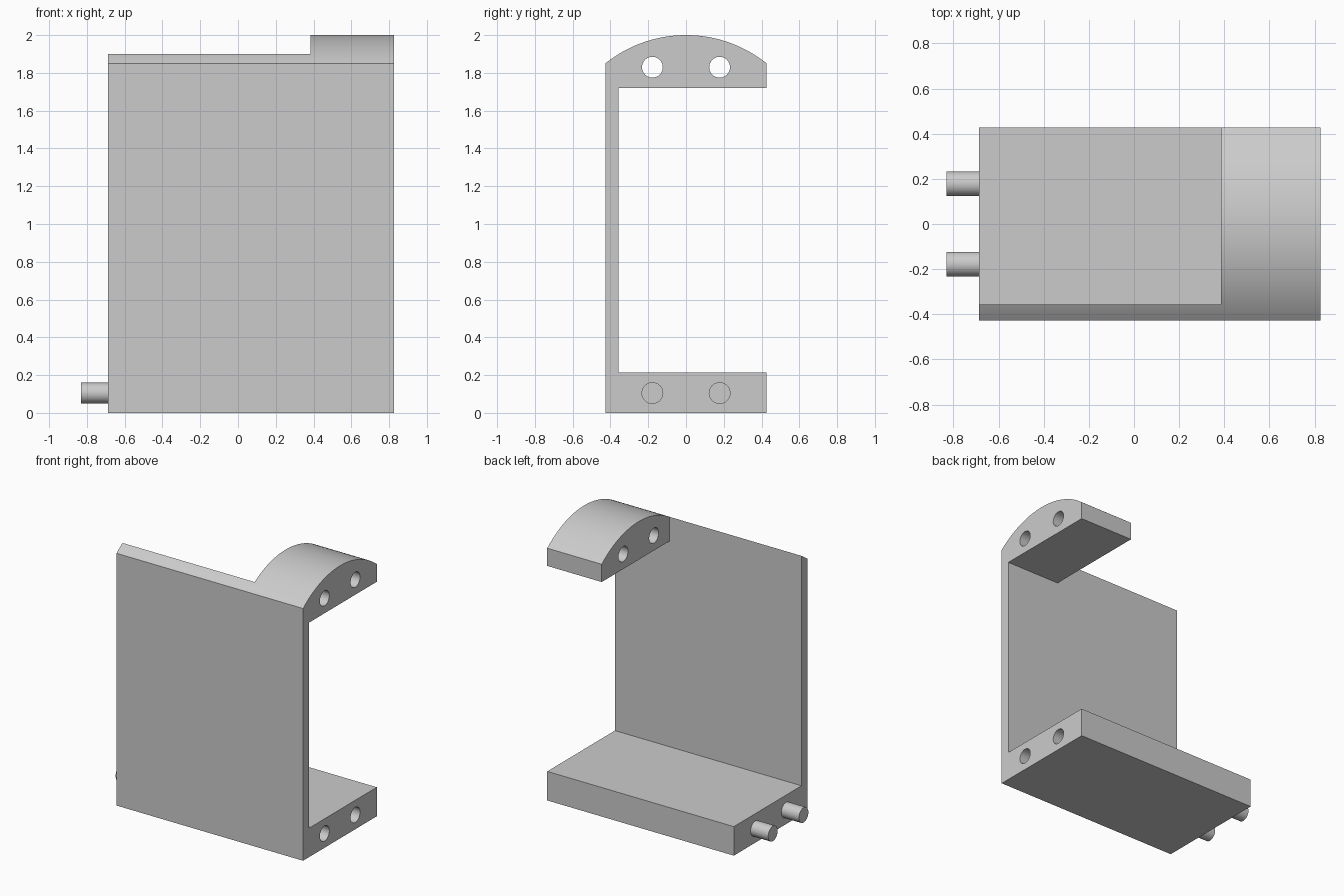
import bpy
import bmesh
from math import sin, cos, asin, pi, radians
from mathutils import Matrix

cube = bpy.data.objects.get("Cube")
if cube:
    bpy.data.objects.remove(cube, do_unlink=True)

grey = bpy.data.materials.new("plain grey")
grey.use_nodes = True
COLOUR = (0.6, 0.6, 0.6, 1)
grey.diffuse_color = COLOUR
grey.node_tree.nodes["Principled BSDF"].inputs["Base Color"].default_value = COLOUR

# Main dimensions
LEFT, RIGHT, TIP = -0.687, 0.827, -0.83
HALF = 0.427                 # half depth
WALL = -0.357                # inner face of the wall
BASE_TOP, ARM_BOTTOM = 0.213, 1.72
SHOULDER, TOP = 1.85, 2.0    # ends and crown of the arched top
ARM_START = 0.385
PIN_Y, PIN_R, BASE_PIN_Z, ARM_PIN_Z = 0.178, 0.055, 0.105, 1.83


def finish(name, bm):
    bmesh.ops.recalc_face_normals(bm, faces=bm.faces)
    mesh = bpy.data.meshes.new(name)
    bm.to_mesh(mesh)
    bm.free()
    mesh.materials.append(grey)
    obj = bpy.data.objects.new(name, mesh)
    bpy.context.collection.objects.link(obj)
    return obj


def extrude_profile(name, points, x0, x1):
    """Sweep a closed (y, z) outline along x."""
    bm = bmesh.new()
    face = bm.faces.new([bm.verts.new((x0, y, z)) for y, z in points])
    out = bmesh.ops.extrude_face_region(bm, geom=[face])
    verts = [v for v in out["geom"] if isinstance(v, bmesh.types.BMVert)]
    bmesh.ops.translate(bm, verts=verts, vec=(x1 - x0, 0, 0))
    return finish(name, bm)


def rod(name, x0, x1, y, z):
    """Round bar lying along x."""
    bm = bmesh.new()
    place = Matrix.Translation(((x0 + x1) / 2, y, z)) @ Matrix.Rotation(pi / 2, 4, "Y")
    bmesh.ops.create_cone(bm, cap_ends=True, segments=48, radius1=PIN_R,
                          radius2=PIN_R, depth=x1 - x0, matrix=place)
    return finish(name, bm)


def smooth(obj):
    bpy.ops.object.select_all(action="DESELECT")
    obj.select_set(True)
    bpy.context.view_layer.objects.active = obj
    bpy.ops.object.shade_smooth_by_angle(angle=radians(30))


# C-shaped bracket with an arched top
rise = TOP - SHOULDER
radius = (HALF ** 2 + rise ** 2) / (2 * rise)
spread = asin(HALF / radius)
STEPS = 40
arch = []
for i in range(STEPS + 1):
    a = spread * (1 - 2 * i / STEPS)
    arch.append((radius * sin(a), TOP - radius + radius * cos(a)))
outline = [(-HALF, 0), (HALF, 0), (HALF, BASE_TOP), (WALL, BASE_TOP),
           (WALL, ARM_BOTTOM), (HALF, ARM_BOTTOM)] + arch
bracket = extrude_profile("bracket", outline, LEFT, RIGHT)

# Cutters: shorten the upper arm, drill the arm through and the base part way
cutters = [extrude_profile("arm_cutter", [(WALL, 1), (1, 1), (1, 3), (WALL, 3)],
                           LEFT - 1, ARM_START)]
for side, y in (("front", -PIN_Y), ("back", PIN_Y)):
    cutters.append(rod(side + "_arm_hole_cutter", ARM_START - 0.1, RIGHT + 0.1, y, ARM_PIN_Z))
    cutters.append(rod(side + "_base_hole_cutter", RIGHT - 0.15, RIGHT + 0.1, y, BASE_PIN_Z))
    # Pins that plug into a neighbouring bracket
    smooth(rod(side + "_pin", TIP, LEFT, y, BASE_PIN_Z))

bpy.context.view_layer.objects.active = bracket
for cutter in cutters:
    mod = bracket.modifiers.new(cutter.name, "BOOLEAN")
    mod.operation = "DIFFERENCE"
    mod.solver = "EXACT"
    mod.object = cutter
    bpy.ops.object.modifier_apply(modifier=mod.name)
for cutter in cutters:
    bpy.data.objects.remove(cutter, do_unlink=True)
smooth(bracket)
